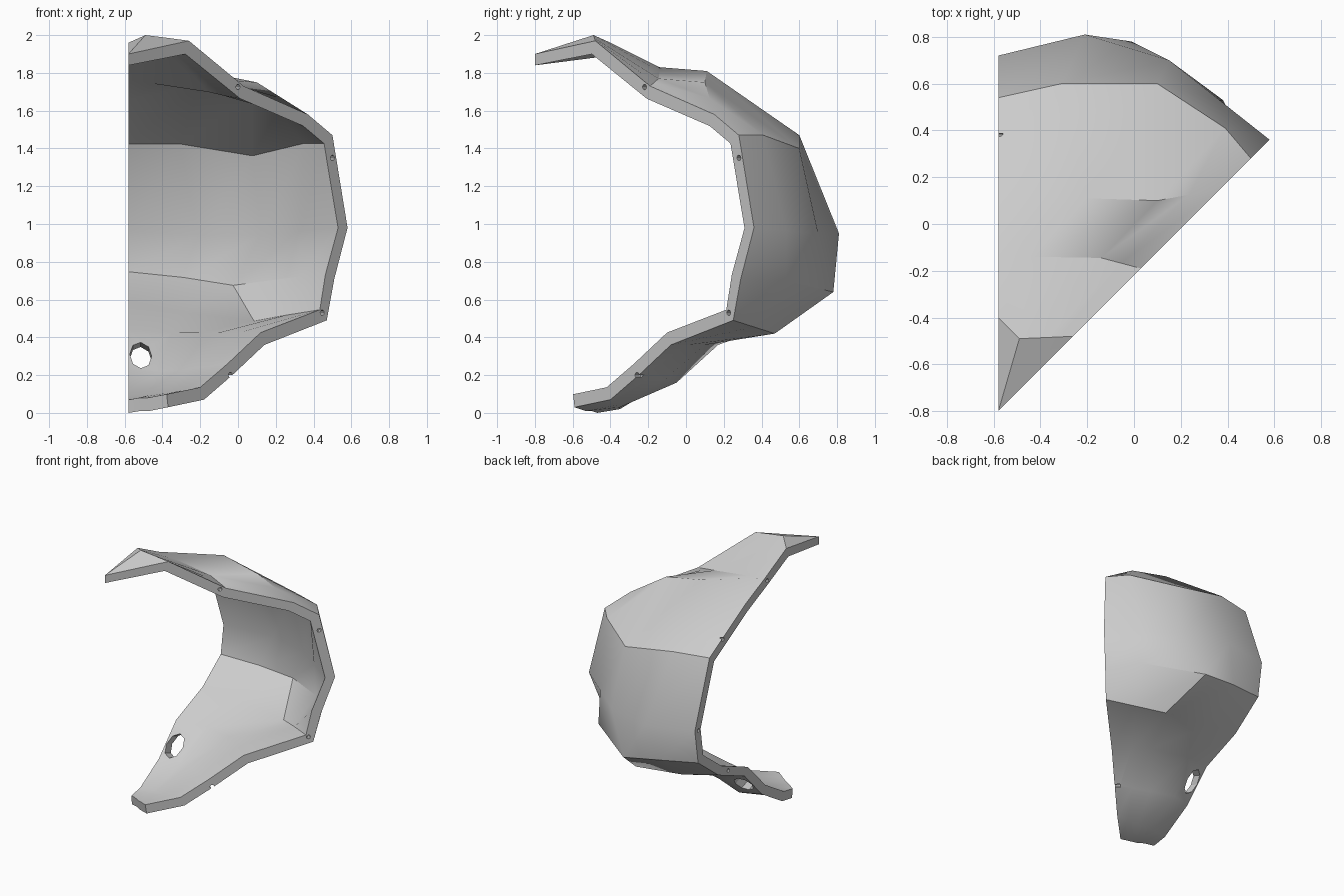
import bpy, bmesh, math
from mathutils import Vector, Matrix

if "Cube" in bpy.data.objects:
    bpy.data.objects.remove(bpy.data.objects["Cube"])

SIDE_X = -0.58      # flat cut on the side
DIAG = -0.22        # slanted cut: y = x + DIAG
WALL = 0.07         # shell thickness

# Outer profile on the side cut (y, z), from brim to lower lip
side_profile = [(-.4, 1.96), (-.14, 1.83), (.1, 1.72), (.54, 1.47), (.72, .97), (.68, .71),
                (.43, .52), (.11, .39), (-.1, .17), (-.35, .02), (-.47, 0)]
# Outer profile on the slanted cut (x, z)
slant_profile = [(-.26, 1.97), (.03, 1.73), (.37, 1.58), (.5, 1.47), (.58, .98), (.51, .71),
                 (.47, .49), (.14, .36), (-.03, .2), (-.18, .07), (-.37, .03)]
# Two ribs between the cuts (x, y, z)
rib_near_side = [(-.49, -.49, 2), (-.44, -.14, 1.81), (-.2, .11, 1.81), (-.31, .6, 1.47),
                 (-.21, .81, .95), (-.3, .74, .68), (-.3, .48, .47), (-.36, .17, .36),
                 (-.42, -.05, .16), (-.45, -.35, .03), (-.52, -.5, .01)]
rib_near_slant = [(-.37, -.485, 1.985), (-.14, -.145, 1.77), (.1, .1, 1.75), (.1, .6, 1.4),
                  (.15, .7, .95), (-.01, .78, .64), (.1, .47, .42), (-.08, .1, .36),
                  (-.25, -.12, .17), (-.35, -.37, .04), (-.47, -.53, .01)]
# Corners that stand out from the even spacing
corners = {3: (.39, .41, 1.47), 5: (.38, .53, .7)}


def make_material(name, colour):
    mat = bpy.data.materials.new(name)
    mat.use_nodes = True
    mat.diffuse_color = colour
    for node in mat.node_tree.nodes:
        if node.type == 'BSDF_PRINCIPLED':
            node.inputs["Base Color"].default_value = colour
    return mat


def make_object(name, bm):
    bmesh.ops.recalc_face_normals(bm, faces=bm.faces[:])
    mesh = bpy.data.meshes.new(name)
    bm.to_mesh(mesh)
    bm.free()
    obj = bpy.data.objects.new(name, mesh)
    bpy.context.collection.objects.link(obj)
    return obj


def on_slant(x, z):
    return Vector((x, x + DIAG, z))


def outer_rows():
    rows = []
    for i, (s, d) in enumerate(zip(side_profile, slant_profile)):
        left, right = Vector((SIDE_X, *s)), on_slant(*d)
        a, b = Vector(rib_near_side[i]), Vector(rib_near_slant[i])
        c = Vector(corners[i]) if i in corners else (b + right) / 2
        rows.append([left, a, b, c, right])
    return rows


def build_shell():
    bm = bmesh.new()
    tip = bm.verts.new(on_slant(SIDE_X, 1.9))
    grid = [[tip] * 5]
    grid += [[bm.verts.new(p) for p in row] for row in outer_rows()]
    for upper, lower in zip(grid, grid[1:]):
        for j in range(4):
            loop = [upper[j], upper[j + 1], lower[j + 1], lower[j]]
            bm.faces.new(list(dict.fromkeys(loop)))
    bm.normal_update()
    outer_faces, outer_verts = bm.faces[:], bm.verts[:]
    border = [e for e in bm.edges if e.is_boundary]
    side = {row[0] for row in grid}
    slant = {row[-1] for row in grid}

    # Inner skin, kept flush with both flat cuts
    inner = {}
    for v in outer_verts:
        p = v.co - v.normal * WALL * min(v.calc_shell_factor(), 1.25)
        if v in slant:
            off = (p.y - p.x - DIAG) / 2
            p.x += off
            p.y -= off
        if v in side:
            p.x = SIDE_X
        if v is tip:
            p = on_slant(SIDE_X, 1.84)
        inner[v] = p
    inner = {v: bm.verts.new(p) for v, p in inner.items()}
    for f in outer_faces:
        bm.faces.new([inner[v] for v in reversed(f.verts)])
    for e in border:
        a, b = e.verts
        bm.faces.new([a, b, inner[b], inner[a]])
    return make_object("shell_panel", bm)


def add_cutter(bm, centre, axis, radius, depth, stretch=1.0):
    turn = Vector(axis).to_track_quat('Z', 'Y').to_matrix().to_4x4()
    matrix = Matrix.Translation(centre) @ turn @ Matrix.Diagonal((1, stretch, 1, 1))
    bmesh.ops.create_cone(bm, cap_ends=True, segments=8, radius1=radius, radius2=radius,
                          depth=depth, matrix=matrix)


def build_cutter():
    bm = bmesh.new()
    # Oval opening in the lower lip
    add_cutter(bm, (-.515, .03, .28), (0, 1, -.35), .058, .6, 1.5)
    # Pin holes along both cut faces
    for x, z in [(0, 1.725), (.5, 1.35), (.446, .53), (-.04, .2)]:
        add_cutter(bm, on_slant(x, z), (1, -1, 0), .015, .08)
    for y, z in [(-.166, 1.8), (.375, 1.55), (.675, .96), (.31, .51)]:
        add_cutter(bm, (SIDE_X, y, z), (1, 0, 0), .015, .08)
    cutter = make_object("hole_cutter", bm)
    cutter.hide_render = True
    return cutter


shell = build_shell()
shell.data.materials.append(make_material("plain_grey", (.6, .6, .6, 1)))
cutter = build_cutter()

bpy.ops.object.select_all(action='DESELECT')
shell.select_set(True)
bpy.context.view_layer.objects.active = shell
cut = shell.modifiers.new("holes", 'BOOLEAN')
cut.operation = 'DIFFERENCE'
cut.object = cutter
bpy.ops.object.modifier_apply(modifier=cut.name)
bpy.data.objects.remove(cutter)
bpy.ops.object.shade_smooth_by_angle(angle=math.radians(30))
